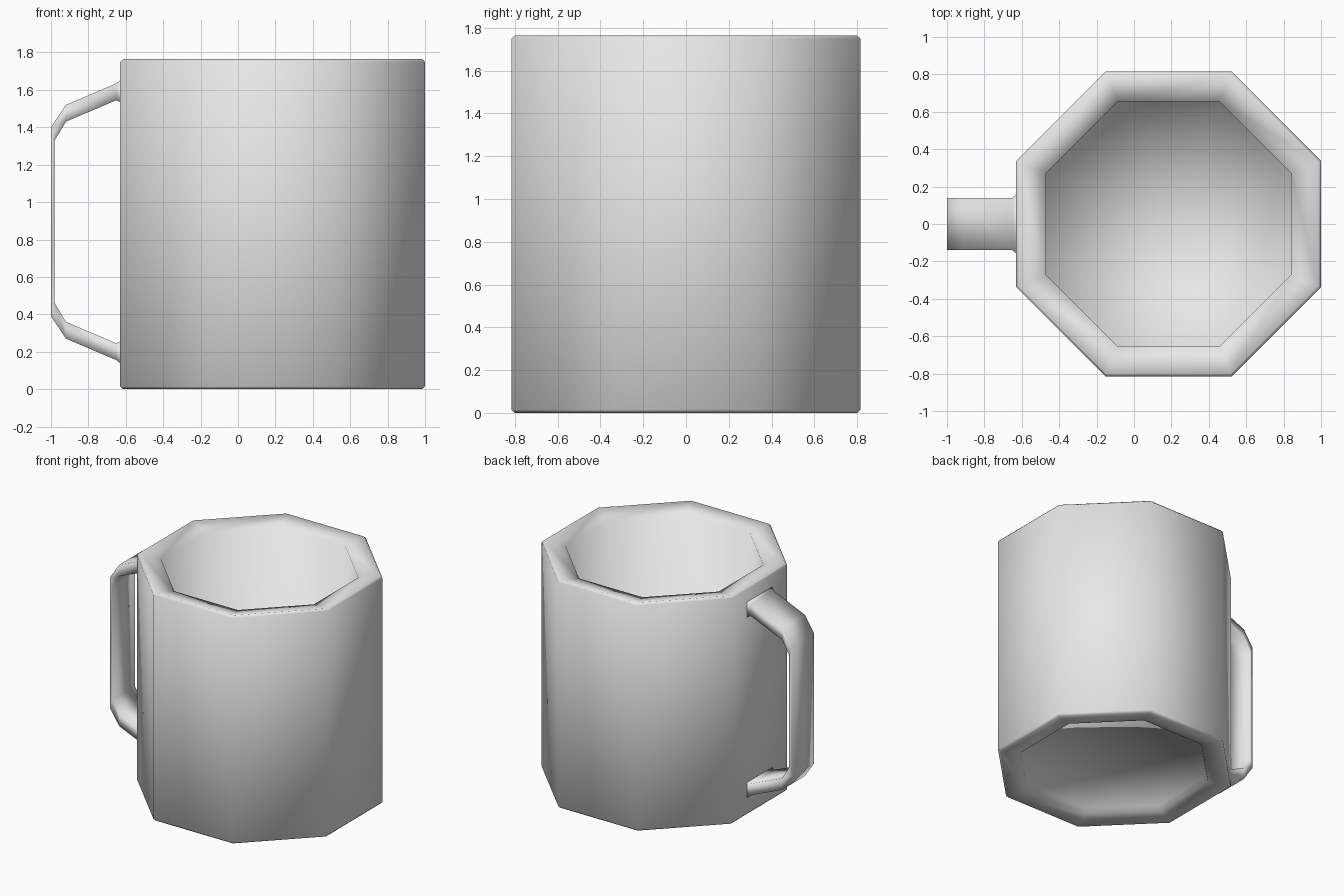
import bpy, bmesh, math

cube = bpy.data.objects.get("Cube")
if cube:
    bpy.data.objects.remove(cube, do_unlink=True)

grey = bpy.data.materials.new("light_grey")
grey.use_nodes = True
grey.diffuse_color = (0.8, 0.8, 0.8, 1)
grey.node_tree.nodes["Principled BSDF"].inputs["Base Color"].default_value = (0.8, 0.8, 0.8, 1)

SIDES = 8
CENTRE_X = 0.185
HEIGHT = 1.765


def finish(name, bm):
    """Turn a bmesh into a smooth-shaded object."""
    bmesh.ops.recalc_face_normals(bm, faces=bm.faces)
    mesh = bpy.data.meshes.new(name)
    bm.to_mesh(mesh)
    bm.free()
    mesh.materials.append(grey)
    mesh.shade_smooth()
    obj = bpy.data.objects.new(name, mesh)
    bpy.context.collection.objects.link(obj)
    return obj


def skin(bm, rings):
    """Bridge neighbouring rings of points with quads and cap both ends."""
    loops = [[bm.verts.new(p) for p in ring] for ring in rings]
    n = len(loops[0])
    for a, b in zip(loops, loops[1:]):
        for i in range(n):
            j = (i + 1) % n
            bm.faces.new((a[i], a[j], b[j], b[i]))
    return [bm.faces.new(loops[0]), bm.faces.new(loops[-1])]


def octagon(apothem, z):
    r = apothem / math.cos(math.pi / SIDES)
    angles = [math.tau * (i + 0.5) / SIDES for i in range(SIDES)]
    return [(CENTRE_X + r * math.cos(a), r * math.sin(a), z) for a in angles]


# Cup: recessed base, bevelled outer wall, sloped rim and straight hollow
profile = [(0.64, 0.06), (0.655, 0.02), (0.8, 0), (0.815, 0.015),
           (0.815, HEIGHT - 0.015), (0.8, HEIGHT), (0.655, HEIGHT - 0.03),
           (0.655, 0.12)]
bm = bmesh.new()
caps = skin(bm, [octagon(a, z) for a, z in profile])
bmesh.ops.poke(bm, faces=caps)
finish("cup", bm)

# Handle: flat strip, flared at the wall, mirrored top to bottom
MID_Z = 0.895
# half width, outer edge (x, z), inner edge (x, z)
upper = [(0.165, (-0.62, 1.66), (-0.62, 1.53)),
         (0.14, (-0.65, 1.635), (-0.65, 1.545)),
         (0.138, (-0.92, 1.52), (-0.92, 1.43)),
         (0.138, (-1.0, 1.40), (-0.98, 1.33))]


def flip(p):
    return (p[0], 2 * MID_Z - p[1])


lower = [(w, flip(o), flip(i)) for w, o, i in reversed(upper)]
rings = [[(o[0], -w, o[1]), (o[0], w, o[1]), (i[0], w, i[1]), (i[0], -w, i[1])]
         for w, o, i in upper + lower]
bm = bmesh.new()
skin(bm, rings)
finish("handle", bm)
